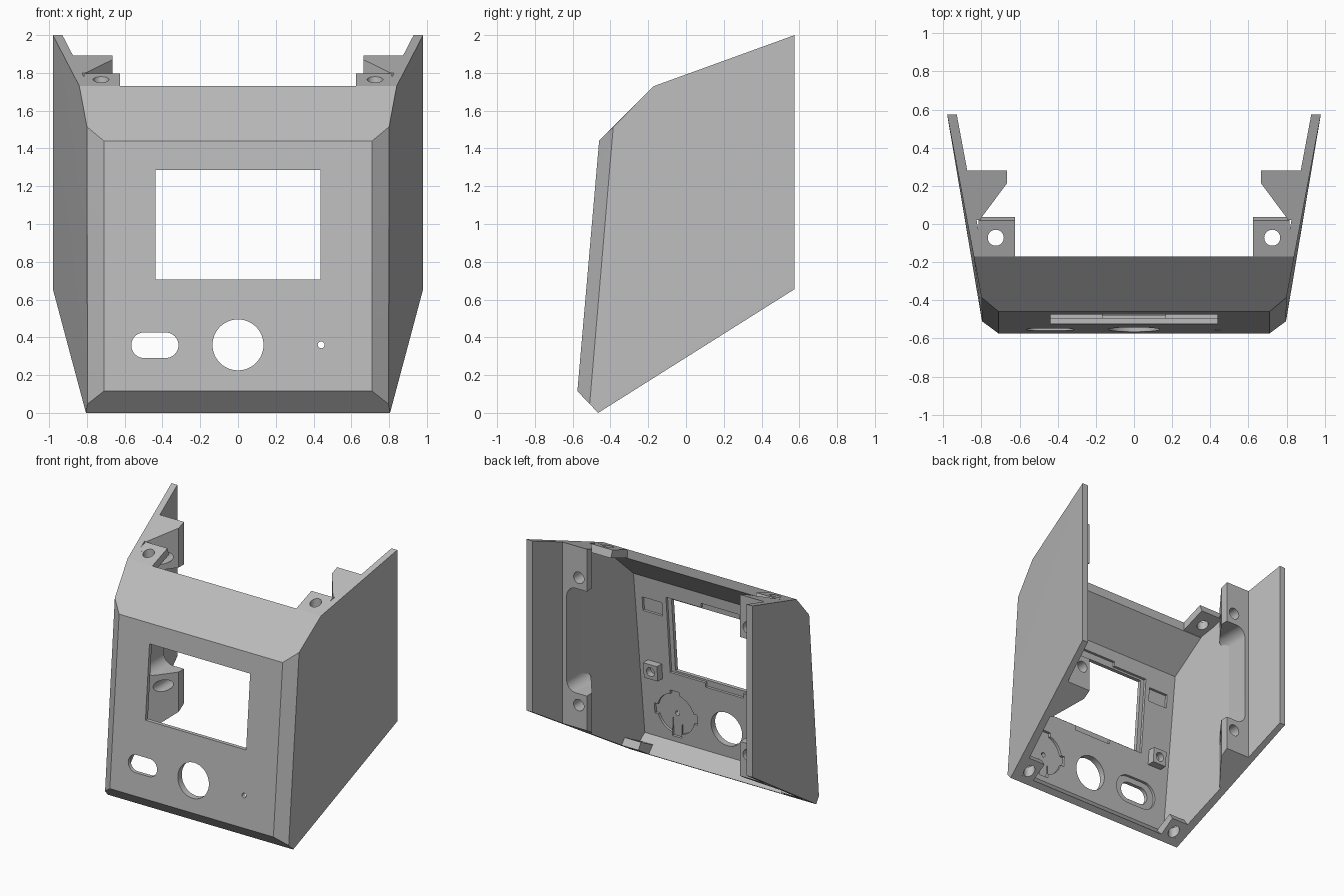
import bpy, bmesh, math
from mathutils import Vector

cube = bpy.data.objects.get("Cube")
if cube:
    bpy.data.objects.remove(cube, do_unlink=True)

grey = bpy.data.materials.new("matte grey")
grey.use_nodes = True
GREY = (0.5, 0.5, 0.5, 1)
grey.diffuse_color = GREY
grey.node_tree.nodes["Principled BSDF"].inputs["Base Color"].default_value = GREY


def hull(name, points):
    """Convex solid around the given points."""
    bm = bmesh.new()
    for p in points:
        bm.verts.new(p)
    result = bmesh.ops.convex_hull(bm, input=bm.verts[:])
    spare = [g for g in result["geom_interior"] if isinstance(g, bmesh.types.BMVert)]
    bmesh.ops.delete(bm, geom=spare, context="VERTS")
    bmesh.ops.dissolve_limit(bm, angle_limit=0.01, verts=bm.verts[:], edges=bm.edges[:])
    bmesh.ops.recalc_face_normals(bm, faces=bm.faces[:])
    mesh = bpy.data.meshes.new(name)
    bm.to_mesh(mesh)
    bm.free()
    mesh.materials.append(grey)
    obj = bpy.data.objects.new(name, mesh)
    bpy.context.collection.objects.link(obj)
    return obj


def boolean(obj, tool, operation="DIFFERENCE"):
    """Apply a boolean and discard the tool."""
    mod = obj.modifiers.new("cut", "BOOLEAN")
    mod.operation, mod.solver, mod.object = operation, "EXACT", tool
    bpy.context.view_layer.update()
    evaluated = obj.evaluated_get(bpy.context.evaluated_depsgraph_get())
    mesh = bpy.data.meshes.new_from_object(evaluated)
    obj.modifiers.clear()
    obj.data = mesh
    bpy.data.objects.remove(tool, do_unlink=True)


def rect(x, z, w, h):
    return [(x + i * w / 2, z + j * h / 2) for i in (-1, 1) for j in (-1, 1)]


def circle(x, z, r, n=48):
    return [(x + r * math.cos(a), z + r * math.sin(a))
            for a in (2 * math.pi * i / n for i in range(n))]


def stadium(x, z, w, h):
    d = (w - h) / 2
    return circle(x - d, z, h / 2) + circle(x + d, z, h / 2)


def on_plate(name, outline, near, far):
    """Solid whose outline follows the leaning front plate, between two depths."""
    return hull(name, [(x, -0.575 + (z - 0.115) * 0.0868 + d, z)
                       for x, z in outline for d in (near, far)])


def along_x(name, profile, x0, x1):
    return hull(name, [(x, y, z) for y, z in profile for x in (x0, x1)])


def along_y(name, outline, y0, y1):
    return hull(name, [(x, y, z) for x, z in outline for y in (y0, y1)])


def along_z(name, outline, z0, z1):
    return hull(name, [(x, y, z) for x, y in outline for z in (z0, z1)])


# Outer form: front plate, chamfers and flared side walls
half = [(0.71, -0.575, 0.115), (0.71, -0.46, 1.44),
        (0.797, -0.51, 0.047), (0.80, -0.385, 1.515),
        (0.805, -0.465, 0), (0.84, -0.17, 1.73),
        (0.98, 0.575, 0.655), (0.98, 0.575, 2.0)]
outer = [(s * x, y, z) for x, y, z in half for s in (1, -1)]
shell = hull("front_shell", outer)

# Hollow inside, open at the back, top and bottom
cavity = [(-0.523, 0.133), (-0.412, 1.418), (1, 2.83), (1, -0.181), (-0.223, -0.181)]
boolean(shell, hull("cavity", [(s * (0.822 + 0.1875 * y), y, z)
                               for y, z in cavity for s in (1, -1)]))
boolean(shell, along_y("top_trim", rect(0, 1.75, 1.57, 0.5), -0.17, 0.2))

# Through openings: screen window, slot, round hole and pin hole
for outline in (rect(0, 0.995, 0.874, 0.58), stadium(-0.44, 0.358, 0.25, 0.135),
                circle(0, 0.36, 0.135), circle(0.44, 0.36, 0.018, 24)):
    boolean(shell, on_plate("opening", outline, -0.1, 0.2))

# Shallow recesses on the inner face
for outline in (rect(0, 0.995, 0.94, 0.61), rect(0, 0.995, 0.33, 0.68),
                stadium(-0.44, 0.358, 0.37, 0.22),
                circle(0.44, 0.36, 0.16), rect(0.44, 0.36, 0.37, 0.08),
                rect(0.44, 0.36, 0.08, 0.37),
                rect(0.595, 1.19, 0.17, 0.11), rect(-0.595, 1.19, 0.17, 0.11)):
    boolean(shell, on_plate("recess", outline, 0.03, 0.12))

parts = [shell]
for s, side in ((1, "left"), (-1, "right")):
    # Screw bracket on the side wall, trimmed to the outer form
    plan = [(0.90, 0.28), (0.665, 0.28), (0.665, 0.215), (0.81, 0.02), (0.85, 0.02)]
    bracket = along_z(side + "_wall_bracket", [(s * x, y) for x, y in plan], 0, 2)
    boolean(bracket, hull("trim", outer), "INTERSECT")
    boolean(bracket, along_y("relief", stadium(0, 0, 0, 0) and
                             [(s * x, z) for cz in (0.82, 1.48)
                              for x, z in circle(0.76, cz, 0.08) + rect(0.55, cz, 0.2, 0.16)],
                             -0.1, 0.4))
    for z in (0.65, 1.65):
        boolean(bracket, along_y("screw_hole", circle(s * 0.735, z, 0.045), -0.1, 0.4))

    # Top and bottom screw tabs
    top = along_x(side + "_top_tab", [(-0.17, 1.73), (0.018, 1.797), (0.038, 1.74),
                                      (-0.17, 1.665)], s * 0.625, s * 0.815)
    boolean(top, along_z("screw_hole", circle(s * 0.725, -0.072, 0.042), 1.5, 2))
    base = along_x(side + "_bottom_tab", [(-0.44, 0.016), (-0.295, 0.107), (-0.327, 0.158),
                                          (-0.48, 0.08)], s * 0.62, s * 0.78)
    boolean(base, along_z("screw_hole", circle(s * 0.70, -0.375, 0.042), -0.2, 0.4))

    # Square screw post behind the plate
    post = on_plate(side + "_post", rect(s * 0.6, 0.68, 0.12, 0.12), 0.04, 0.11)
    boolean(post, on_plate("screw_hole", circle(s * 0.6, 0.68, 0.035), 0.06, 0.2))
    parts += [bracket, top, base, post]

# Smooth round holes, keep hard edges
for obj in parts:
    bpy.ops.object.select_all(action="DESELECT")
    obj.select_set(True)
    bpy.context.view_layer.objects.active = obj
    bpy.ops.object.shade_smooth_by_angle(angle=math.radians(20))
